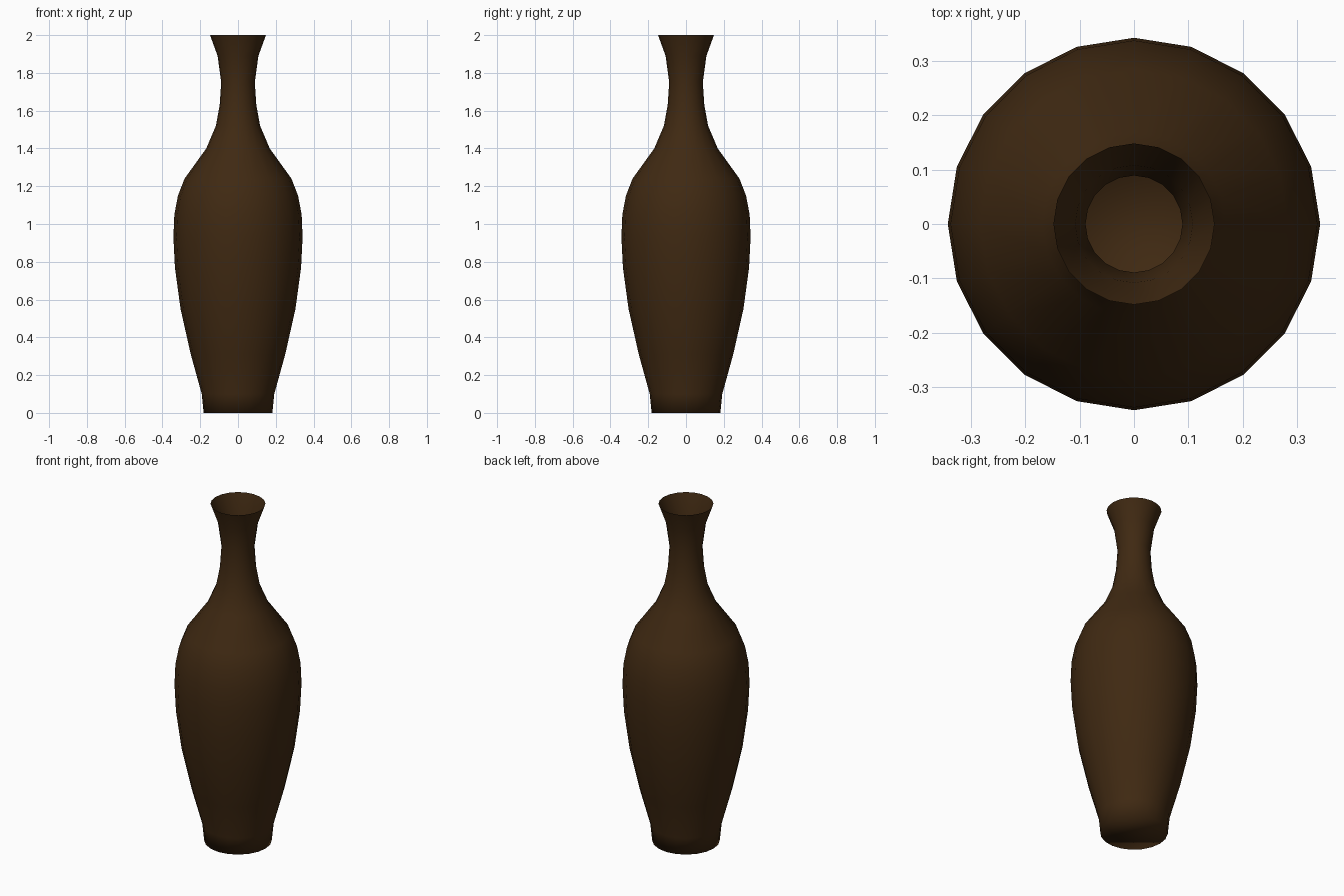
import bpy, bmesh, math

if "Cube" in bpy.data.objects:
    bpy.data.objects.remove(bpy.data.objects["Cube"])

# Vase profile from foot to lip: (radius, height)
PROFILE = [(0.182, 0.0), (0.192, 0.10), (0.25, 0.31), (0.304, 0.55),
           (0.334, 0.77), (0.342, 0.93), (0.337, 1.05), (0.318, 1.15),
           (0.283, 1.24), (0.168, 1.40), (0.117, 1.52), (0.097, 1.63),
           (0.089, 1.75), (0.108, 1.89), (0.148, 2.0)]
SIDES = 20

# Thin open-topped shell, turned around z
bm = bmesh.new()
rings = [[bm.verts.new((r * math.cos(2 * math.pi * i / SIDES),
                        r * math.sin(2 * math.pi * i / SIDES), z))
          for i in range(SIDES)] for r, z in PROFILE]
for low, high in zip(rings, rings[1:]):
    for i in range(SIDES):
        j = (i + 1) % SIDES
        bm.faces.new((low[i], low[j], high[j], high[i]))

# Closed base
bm.faces.new(rings[0][::-1])
for face in bm.faces:
    face.smooth = True

mesh = bpy.data.meshes.new("vase")
bm.to_mesh(mesh)
bm.free()
vase = bpy.data.objects.new("vase", mesh)
bpy.context.collection.objects.link(vase)

# Dark brown glaze
glaze = bpy.data.materials.new("brown_glaze")
glaze.diffuse_color = (0.05, 0.022, 0.006, 1.0)
glaze.use_nodes = True
glaze.node_tree.nodes["Principled BSDF"].inputs["Base Color"].default_value = glaze.diffuse_color
mesh.materials.append(glaze)
